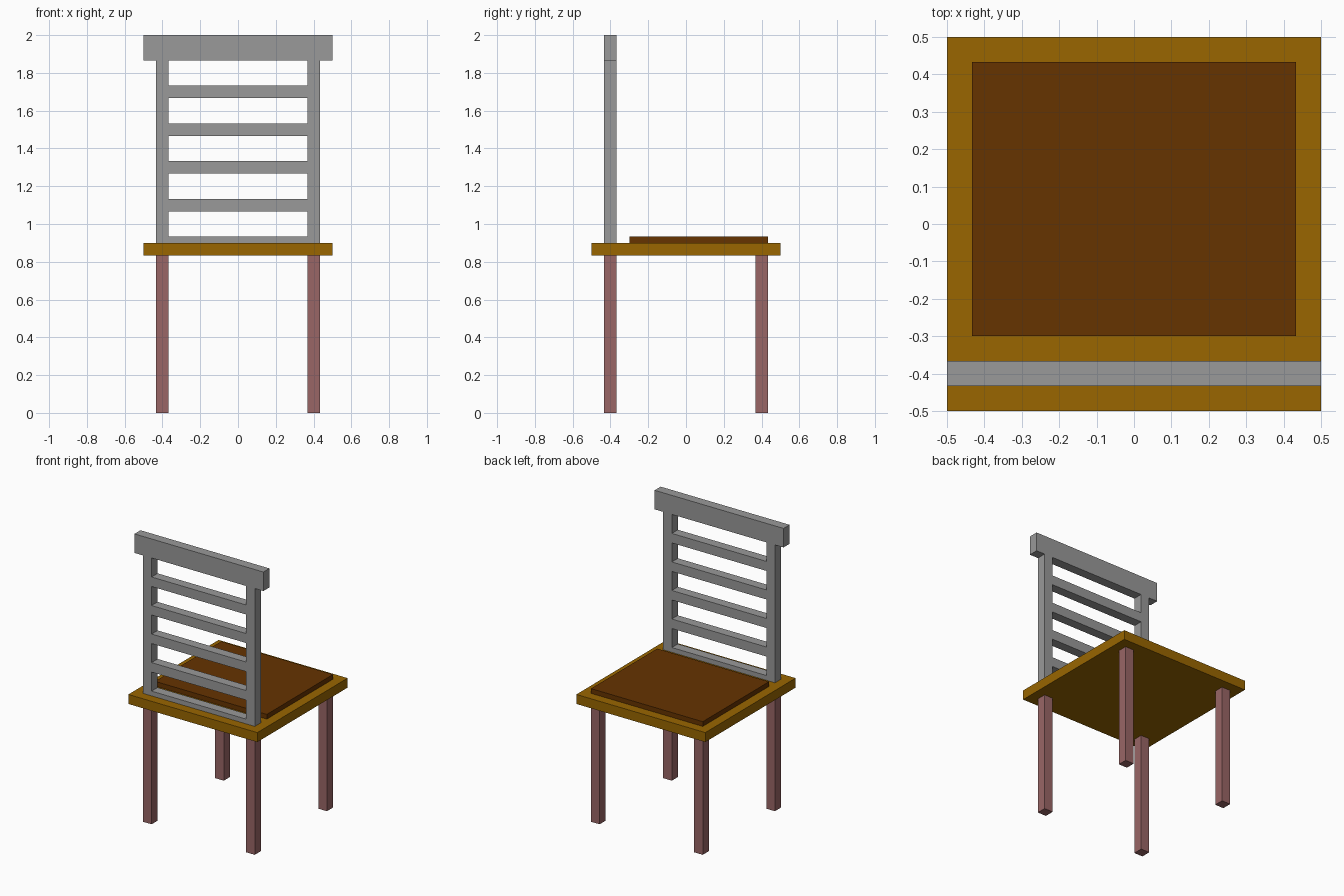
import bpy
import bmesh

cube = bpy.data.objects.get("Cube")
if cube:
    bpy.data.objects.remove(cube, do_unlink=True)


def material(name, rgb):
    mat = bpy.data.materials.new(name)
    mat.use_nodes = True
    mat.diffuse_color = (*rgb, 1)
    bsdf = next(n for n in mat.node_tree.nodes if n.type == 'BSDF_PRINCIPLED')
    bsdf.inputs["Base Color"].default_value = (*rgb, 1)
    return mat


def box(name, mat, x, y, z):
    """Box from (min, max) ranges on each axis."""
    bm = bmesh.new()
    bmesh.ops.create_cube(bm, size=1)
    for v in bm.verts:
        v.co = [r[0] if c < 0 else r[1] for c, r in zip(v.co, (x, y, z))]
    mesh = bpy.data.meshes.new(name)
    bm.to_mesh(mesh)
    bm.free()
    mesh.materials.append(mat)
    obj = bpy.data.objects.new(name, mesh)
    bpy.context.collection.objects.link(obj)
    return obj


grey = material("grey", (0.319, 0.319, 0.319))
ochre = material("ochre wood", (0.319, 0.133, 0.0))
brown = material("brown cushion", (0.133, 0.033, 0.0))
rose = material("rose brown", (0.319, 0.133, 0.133))

# Shared measurements
T = 1 / 15            # thickness of legs, posts, slats and seat
IN, OUT = 0.4 - T / 2, 0.4 + T / 2
SEAT = 0.9            # top of the seat
BACK = (-OUT, -IN)    # depth range of the backrest
TOP = 2 - 2 * T       # underside of the top rail

# Seat and cushion
box("seat", ochre, (-0.5, 0.5), (-0.5, 0.5), (SEAT - T, SEAT))
box("cushion", brown, (-OUT, OUT), (-0.3, OUT), (SEAT, SEAT + T / 2))

# Legs and backrest posts on both sides
for side, x in (("right", (-OUT, -IN)), ("left", (IN, OUT))):
    box(f"front_leg_{side}", rose, x, BACK, (0, SEAT - T))
    box(f"back_leg_{side}", rose, x, (IN, OUT), (0, SEAT - T))
    box(f"backrest_post_{side}", grey, x, BACK, (SEAT, TOP))

# Backrest slats and rails
box("bottom_rail", grey, (-IN, IN), BACK, (SEAT, SEAT + T / 2))
for i in range(4):
    z = 1.1 + 0.2 * i
    box(f"backrest_slat_{i + 1}", grey, (-IN, IN), BACK, (z - T / 2, z + T / 2))
box("top_rail", grey, (-0.5, 0.5), BACK, (TOP, 2))
